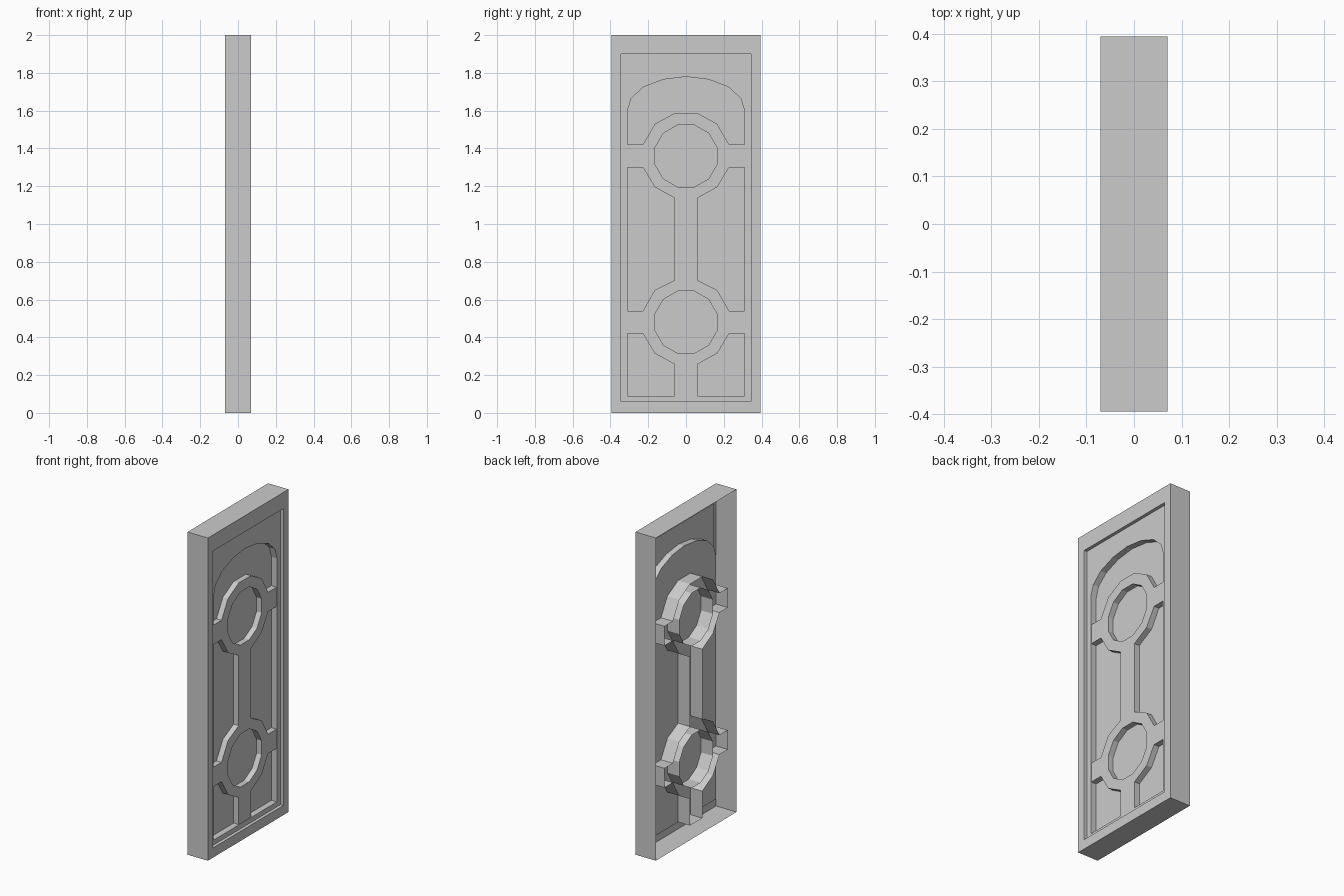
import bpy, bmesh, math
from mathutils import Vector

if "Cube" in bpy.data.objects:
    bpy.data.objects.remove(bpy.data.objects["Cube"])

BACK, FRONT, STEP, FLOOR, TRIM = -0.07, 0.07, 0.05, 0.012, 0.047


def full(half):
    """Close a half outline (y, z) by mirroring it across y = 0."""
    return half + [(-y, z) for y, z in reversed(half) if abs(y) > 1e-6]


def rect(w, z0, z1):
    return [(-w, z0), (w, z0), (w, z1), (-w, z1)]


def loop(bm, pts, x):
    vs = [bm.verts.new((x, y, z)) for y, z in pts]
    for a, b in zip(vs, vs[1:] + vs[:1]):
        bm.edges.new((a, b))
    return vs


def wall(bm, a, b):
    n = len(a)
    for i in range(n):
        j = (i + 1) % n
        bm.faces.new((a[i], a[j], b[j], b[i]))


def fill(bm, *loops):
    """Flat region bounded by an outer loop and any hole loops, facing +x."""
    edges = [bm.edges.get((a, b)) for vs in loops
             for a, b in zip(vs, vs[1:] + vs[:1])]
    bmesh.ops.triangle_fill(bm, edges=edges, use_beauty=True,
                            use_dissolve=False, normal=Vector((1, 0, 0)))


def finish(bm, name):
    bmesh.ops.recalc_face_normals(bm, faces=bm.faces[:])
    # open shells: make sure the front faces look towards +x
    if sum(f.normal.x * f.calc_area() for f in bm.faces) < 0:
        bmesh.ops.reverse_faces(bm, faces=bm.faces[:])
    me = bpy.data.meshes.new(name)
    bm.to_mesh(me)
    bm.free()
    ob = bpy.data.objects.new(name, me)
    bpy.context.collection.objects.link(ob)
    return ob


# Door shell: open back, outer frame, shallow recess, deep arched recess
outer = rect(0.395, 0.0, 2.0)
inset = rect(0.345, 0.06, 1.90)
arch = full([(0.31, 0.09), (0.31, 1.60), (0.29, 1.665), (0.225, 1.725),
             (0.12, 1.765), (0.0, 1.78)])
bm = bmesh.new()
o_back, o_front = loop(bm, outer, BACK), loop(bm, outer, FRONT)
i_front, i_step = loop(bm, inset, FRONT), loop(bm, inset, STEP)
a_step, a_floor = loop(bm, arch, STEP), loop(bm, arch, FLOOR)
wall(bm, o_back, o_front)
wall(bm, o_front, i_front)
wall(bm, i_front, i_step)
fill(bm, i_step, a_step)
wall(bm, a_step, a_floor)
fill(bm, a_floor)
finish(bm, "door_panel")

# Raised trim: two linked rings with side arms and a central bar
CENTRES = (1.36, 0.48)
half = [(0.06, 1.587)]
for c in CENTRES:
    if c != CENTRES[0]:
        half.append((0.06, c + 0.223))
    half += [(0.165, c + 0.17), (0.228, c + 0.06), (0.31, c + 0.06),
             (0.31, c - 0.06), (0.228, c - 0.06), (0.165, c - 0.165),
             (0.06, c - 0.223)]
half.append((0.06, 0.09))
trim = full(half)
bm = bmesh.new()
t_front, t_back = loop(bm, trim, TRIM), loop(bm, trim, BACK)
wall(bm, t_front, t_back)
holes = []
for c in CENTRES:
    ring = [(0.17 * math.cos(math.radians(15 + 30 * k)),
             c + 0.17 * math.sin(math.radians(15 + 30 * k))) for k in range(12)]
    h_front, h_back = loop(bm, ring, TRIM), loop(bm, ring, BACK)
    wall(bm, h_front, h_back)
    holes.append(h_front)
fill(bm, t_front, *holes)
finish(bm, "ring_trim")
